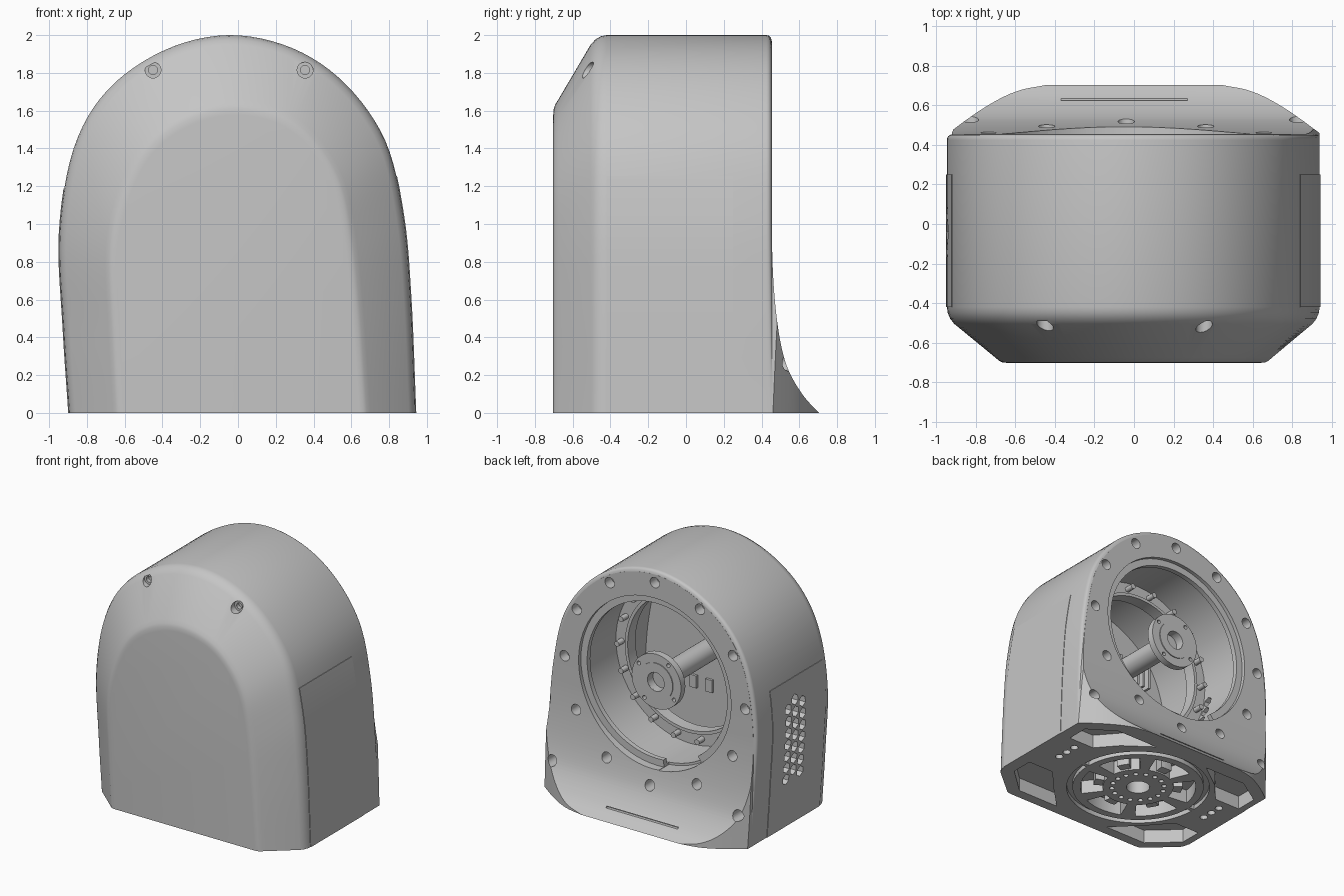
import bpy, bmesh, math
from mathutils import Vector

if "Cube" in bpy.data.objects:
    bpy.data.objects.remove(bpy.data.objects["Cube"])

grey = bpy.data.materials.new("housing_grey")
grey.use_nodes = True
grey.diffuse_color = (0.56, 0.56, 0.56, 1)
grey.node_tree.nodes["Principled BSDF"].inputs["Base Color"].default_value = (0.56, 0.56, 0.56, 1)

CX, CZ = -0.04, 1.1   # axis of the round opening


def place(axis, u, v, w):
    return {"x": (w, u, v), "y": (u, w, v), "z": (u, v, w)}[axis]


def prism(bm, points, axis, lo, hi):
    """Extrude a closed 2D outline along an axis."""
    a = [bm.verts.new(place(axis, u, v, lo)) for u, v in points]
    b = [bm.verts.new(place(axis, u, v, hi)) for u, v in points]
    n = len(points)
    faces = [bm.faces.new(a), bm.faces.new(b[::-1])]
    faces += [bm.faces.new((a[i], b[i], b[(i + 1) % n], a[(i + 1) % n])) for i in range(n)]
    bmesh.ops.recalc_face_normals(bm, faces=faces)


def circle(u, v, r, n=24, start=0.0):
    return [(u + r * math.cos(start + math.tau * i / n), v + r * math.sin(start + math.tau * i / n))
            for i in range(n)]


def rect(u, v, w, h):
    return [(u + p * w / 2, v + q * h / 2) for p, q in ((-1, -1), (1, -1), (1, 1), (-1, 1))]


def sector(u, v, r0, r1, a0, a1, n=10):
    arc = [a0 + (a1 - a0) * i / n for i in range(n + 1)]
    return ([(u + r1 * math.cos(a), v + r1 * math.sin(a)) for a in arc]
            + [(u + r0 * math.cos(a), v + r0 * math.sin(a)) for a in reversed(arc)])


def spline(ctrl, steps=6):
    """Smooth curve through the control points."""
    p = [Vector(c) for c in ctrl]
    p = [2 * p[0] - p[1]] + p + [2 * p[-1] - p[-2]]
    out = []
    for i in range(1, len(p) - 2):
        for k in range(steps):
            t = k / steps
            a, b, c, d = p[i - 1:i + 3]
            out.append(0.5 * (2 * b + (c - a) * t + (2 * a - 5 * b + 4 * c - d) * t * t
                              + (3 * b - a - 3 * c + d) * t ** 3))
    return out + [p[-2]]


def make(name, bm):
    mesh = bpy.data.meshes.new(name)
    bm.to_mesh(mesh)
    bm.free()
    mesh.materials.append(grey)
    obj = bpy.data.objects.new(name, mesh)
    bpy.context.collection.objects.link(obj)
    return obj


def build(name, *parts):
    bm = bmesh.new()
    for part in parts:
        prism(bm, *part)
    return make(name, bm)


def activate(obj):
    bpy.ops.object.select_all(action="DESELECT")
    obj.select_set(True)
    bpy.context.view_layer.objects.active = obj


def boolean(obj, operation, *parts):
    tool = build("cutter", *parts)
    tool.hide_render = True
    mod = obj.modifiers.new("cut", "BOOLEAN")
    mod.operation, mod.solver, mod.object = operation, "EXACT", tool
    activate(obj)
    bpy.ops.object.modifier_apply(modifier=mod.name)
    bpy.data.objects.remove(tool)


def smooth(obj, angle=32):
    activate(obj)
    bpy.ops.object.shade_smooth_by_angle(angle=math.radians(angle))


# Arched housing: rounded back rim, straight wall, sloped shoulder, smaller front face
outer = spline([(-.895, 0), (-.925, .45), (-.945, .95), (-.87, 1.4), (-.69, 1.71), (-.39, 1.92), (-.05, 2),
                (.29, 1.93), (.57, 1.74), (.78, 1.44), (.875, 1.05), (.915, .6), (.94, 0)])
inner = spline([(-.63, 0), (-.65, .4), (-.665, .85), (-.6, 1.15), (-.47, 1.4), (-.27, 1.55), (-.03, 1.61),
                (.22, 1.56), (.4, 1.42), (.53, 1.2), (.59, .9), (.63, .5), (.665, 0)])
bm = bmesh.new()
rings = []
for inset, y in ((.03, .8), (.03, .454), (.016, .4505), (.007, .444), (.002, .436)):
    ring = []
    for p in outer:
        fade = min(p.y / .95, 1)          # the rounding fades out towards the base
        pull = (Vector((CX, CZ)) - p).normalized() * inset * fade
        ring.append(bm.verts.new((p.x + pull.x, y, p.y + pull.y)))
    rings.append(ring)
for f, y in ((0, .425), (0, -.42), (.015, -.45), (.06, -.48), (.13, -.505), (.87, -.675), (.94, -.692), (1, -.7), (1.08, -.703)):
    rings.append([bm.verts.new((a.x + (b.x - a.x) * f, y, a.y + (b.y - a.y) * f)) for a, b in zip(outer, inner)])
n = len(outer)
for r0, r1 in zip(rings, rings[1:]):
    for i in range(n):
        bm.faces.new((r0[i], r0[(i + 1) % n], r1[(i + 1) % n], r1[i]))
bm.faces.new(rings[0])
bm.faces.new(rings[-1])
bmesh.ops.recalc_face_normals(bm, faces=bm.faces)
housing = make("housing", bm)

# Flared back and its rounded lower corners
flare = spline([(.705, 0), (.63, .08), (.565, .18), (.523, .28), (.492, .42), (.47, .6), (.458, .8), (.455, 1)])
boolean(housing, "DIFFERENCE", ([(.72, -.02)] + [tuple(p) for p in flare] + [(.455, 2.2), (1, 2.2), (1, -.02)],
                                "x", -1.2, 1.2))
corner = spline([(1, .41), (.94, .46), (.76, .588), (.6, .67), (.44, .705)])
plan = [tuple(p) for p in corner] + [(-p.x, p.y) for p in reversed(corner)]
boolean(housing, "INTERSECT", (plan + [(-1, -1), (1, -1)], "z", -.5, 2.5))

# Round opening, barrel, front chamber and the gap in the opening's lip
boolean(housing, "DIFFERENCE", (circle(CX, CZ, .68, 72), "y", .425, .8))
boolean(housing, "DIFFERENCE", (circle(CX, CZ, .625, 72), "y", -.02, .5))
boolean(housing, "DIFFERENCE", (circle(CX, CZ, .665, 72), "y", -.03, .385))
chamber = [(p.x * .82, .95 + (p.y - .95) * .82) for p in outer]
boolean(housing, "DIFFERENCE", (chamber, "y", -.55, -.01))
low = -math.pi / 2
boolean(housing, "DIFFERENCE", (sector(CX, CZ, .58, .683, low - .62, low - .09), "y", .36, .7))

# Screw holes front and back, and the thin back slot
holes = [(circle(CX + .805 * math.sin(k * math.pi / 6), CZ + .805 * math.cos(k * math.pi / 6), .042),
          "y", .37, .8) for k in range(12)]
holes += [(circle(x, .265, .043), "y", .4, .8) for x in (-.83, .83)]
holes += [(circle(x, 1.815, .042), "y", -.49, -.8) for x in (-.45, .355)]
holes += [(rect(-.05, .08, .64, .012), "y", .61, .8)]
boolean(housing, "DIFFERENCE", *holes)
boolean(housing, "DIFFERENCE", *[(circle(x, 1.815, .024), "y", -.46, -.8) for x in (-.45, .355)])

# Staggered hexagonal vents in one side
vents = [(circle(.05 - .09 * c, .4 + .095 * r + .047 * (c % 2), .042, 6, math.pi / 6), "x", -1.1, -.55)
         for c in range(3) for r in range(7)]
boolean(housing, "DIFFERENCE", *vents)

# Underside: windows, bolt circle, corner pockets, then the ring groove
bottom = [(sector(CX, 0, .27, .44, k * math.pi / 3 + .13, k * math.pi / 3 + .92), "z", -.1, .11) for k in range(6)]
bottom += [(circle(CX + .2 * math.cos(k * math.pi / 8), .2 * math.sin(k * math.pi / 8), .02, 12), "z", -.1, .08)
           for k in range(16)]
bottom += [(circle(CX, 0, .09), "z", -.1, .13)]
for sx in (-1, 1):
    for sy, near, far in ((-1, .42, .62), (1, .42, .56)):
        pocket = [(.84, .24), (.84, near), (.62, far), (.25, far), (.47, .4), (.61, .24)]
        bottom.append(([(sx * x, sy * y) for x, y in pocket], "z", -.1, .11))
    bottom += [(circle(sx * .72, y, .03, 12), "z", -.1, .06) for y in (-.03, .06, .15)]
boolean(housing, "DIFFERENCE", *bottom)
boolean(housing, "DIFFERENCE", *[(sector(CX, 0, .5, .545, k * math.pi + .03, (k + 1) * math.pi - .03, 32),
                                  "z", -.1, .035) for k in range(2)])
# Tabs reaching into the underside windows
build("window_tabs", *[(sector(CX, 0, .25, .34, k * math.pi / 3 + .38, k * math.pi / 3 + .67, 6), "z", .012, .12)
                       for k in range(6)])
smooth(housing)

# Thin side cover panels that follow the housing wall
for name, side in (("left_panel", 1), ("right_panel", -1)):
    wall = [p for p in outer if p.x * side > 0 and p.y < 1.26]
    skin = [(p.x + side * .004, p.y) for p in wall] + [(p.x - side * .02, p.y) for p in reversed(wall)]
    panel = build(name, (skin, "y", -.42, .25))
    boolean(panel, "DIFFERENCE", *vents)
    smooth(panel)

# Ring at the barrel floor with pegs
half_turns = [(0, math.pi), (math.pi, math.tau)]
floor_ring = build("floor_ring", *[(sector(CX, CZ, .55, .68, a, b, 32), "y", -.05, 0) for a, b in half_turns])
rim = build("floor_ring_rim", *[(sector(CX, CZ, .54, .565, a, b, 32), "y", -.07, .03) for a, b in half_turns])
pegs = build("pegs", *[(circle(CX + .61 * math.cos(a), CZ + .61 * math.sin(a), .022, 12), "y", -.01, .07)
                       for a in (k * math.tau / 18 for k in range(18))])
for part in (floor_ring, rim, pegs):
    smooth(part)

# Hub on a long shaft
hub = build("hub", (circle(CX, CZ, .22, 48), "y", .38, .435))
boolean(hub, "DIFFERENCE", (circle(CX, CZ, .075), "y", .36, .6),
        *[(circle(CX + .19 * math.cos(a), CZ + .19 * math.sin(a), .016, 12), "y", .3, .6)
          for a in (k * math.pi / 2 + .6 for k in range(4))])
collar = build("hub_collar", *[(sector(CX, CZ, .075, .15, a, b, 24), "y", .36, .442) for a, b in half_turns])
shaft = build("shaft", (circle(CX, CZ, .085, 32), "y", -.56, .37))
for part in (hub, collar, shaft):
    smooth(part)

# Cooling ribs and thin brackets on the chamber wall
build("ribs", *[(rect(-.53 + .055 * k, 1.35, .02, .2), "y", -.56, -.45) for k in range(6)])
build("brackets", *[(rect(.24 + dx, .64, .06, .1), "y", -.56, -.53) for dx in (-.07, .07)])
